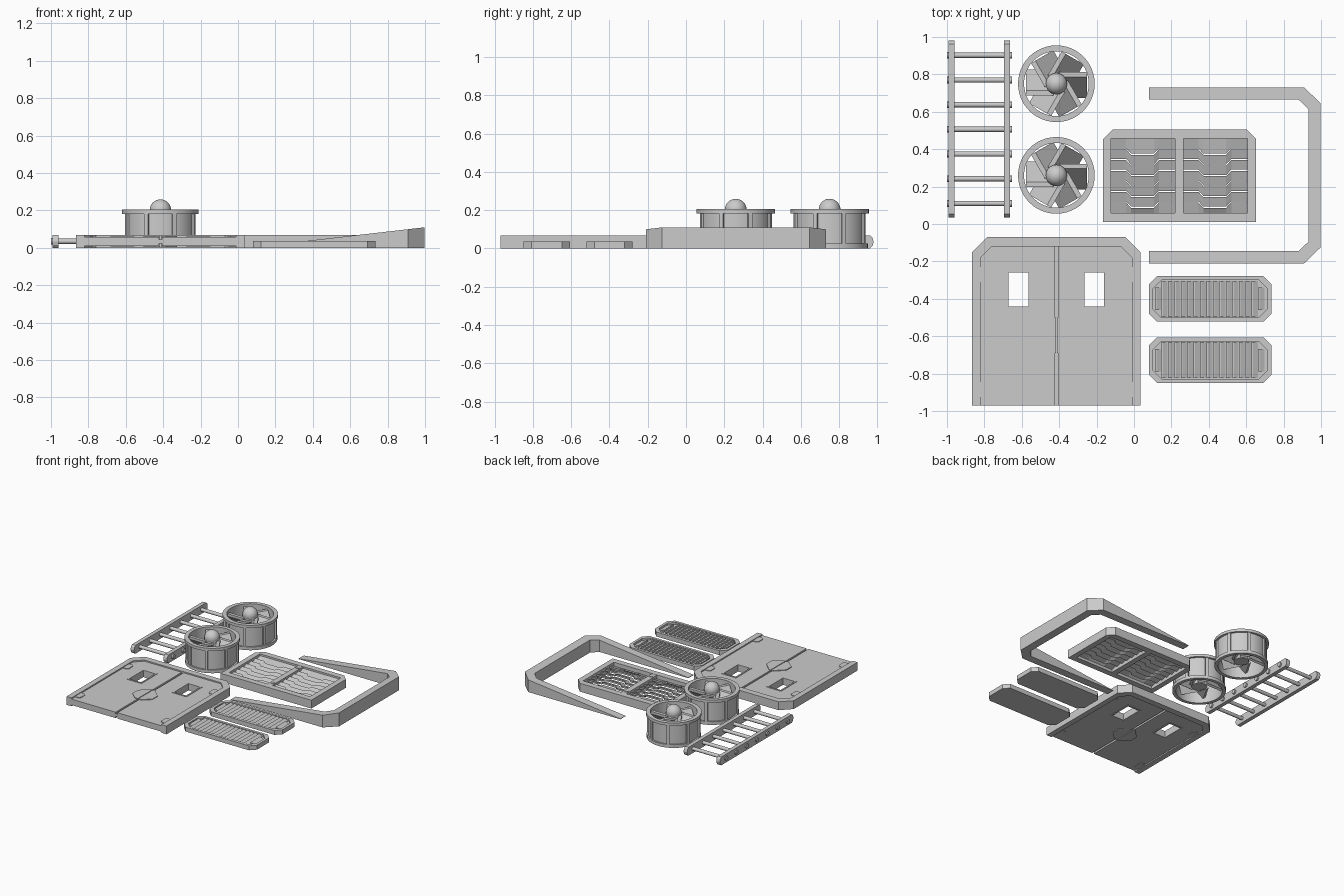
import bpy, bmesh
from math import sin, cos, pi, radians
from mathutils import Matrix, Vector

cube = bpy.data.objects.get("Cube")
if cube:
    bpy.data.objects.remove(cube, do_unlink=True)

grey = bpy.data.materials.new("plain grey")
grey.use_nodes = True
grey.diffuse_color = (0.6, 0.6, 0.6, 1)
grey.node_tree.nodes["Principled BSDF"].inputs["Base Color"].default_value = (0.6, 0.6, 0.6, 1)
smooth_parts = []


def finish(name, bm, smooth=False):
    bmesh.ops.remove_doubles(bm, verts=bm.verts, dist=1e-5)
    bmesh.ops.recalc_face_normals(bm, faces=bm.faces)
    mesh = bpy.data.meshes.new(name)
    bm.to_mesh(mesh)
    bm.free()
    mesh.materials.append(grey)
    ob = bpy.data.objects.new(name, mesh)
    bpy.context.collection.objects.link(ob)
    if smooth:
        smooth_parts.append(ob)
    return ob


def bridge(bm, a, b):
    for i in range(len(a)):
        j = (i + 1) % len(a)
        bm.faces.new((a[i], a[j], b[j], b[i]))


def loft(name, start, end, smooth=False):
    """Solid between two matching 3D outlines."""
    bm = bmesh.new()
    a, b = ([bm.verts.new(p) for p in loop] for loop in (start, end))
    bridge(bm, a, b)
    bm.faces.new(a)
    bm.faces.new(b)
    return finish(name, bm, smooth)


def prism(name, pts, z0, z1, smooth=False):
    return loft(name, [(x, y, z0) for x, y in pts], [(x, y, z1) for x, y in pts], smooth)


def ring(name, outer, inner, z0, z1, smooth=False):
    """Flat band between two matching outlines."""
    bm = bmesh.new()
    o0, o1, i1, i0 = ([bm.verts.new((x, y, z)) for x, y in pts]
                      for pts, z in ((outer, z0), (outer, z1), (inner, z1), (inner, z0)))
    for a, b in ((o0, o1), (o1, i1), (i1, i0), (i0, o0)):
        bridge(bm, a, b)
    return finish(name, bm, smooth)


def rect(x0, x1, y0, y1):
    return [(x0, y0), (x1, y0), (x1, y1), (x0, y1)]


def cut_rect(x0, x1, y0, y1, top, low):
    """Rectangle with cut corners, with separate top and bottom cuts."""
    return [(x0 + low, y0), (x1 - low, y0), (x1, y0 + low), (x1, y1 - top),
            (x1 - top, y1), (x0 + top, y1), (x0, y1 - top), (x0, y0 + low)]


def circle(cx, cy, r, n=48):
    return [(cx + r * cos(2 * pi * i / n), cy + r * sin(2 * pi * i / n)) for i in range(n)]


def rod(name, x0, x1, y, z, r):
    pts = circle(y, z, r, 16)
    return loft(name, [(x0, *p) for p in pts], [(x1, *p) for p in pts], True)


# Double door: arch frame, two leaves, windows, hinges and lock plate
DX, BOTTOM = -0.415, -0.97
outer = [(-.45, BOTTOM), (-.45, -.15), (-.37, -.07), (.37, -.07), (.45, -.15), (.45, BOTTOM)]
inner = [(.405, BOTTOM), (.405, -.18), (.345, -.12), (-.345, -.12), (-.405, -.18), (-.405, BOTTOM)]
prism("door_frame", [(DX + x, y) for x, y in outer + inner], 0, .068)
prism("door_seam", rect(DX - .02, DX + .02, BOTTOM, -.12), .024, .044)
for s, side in ((1, "left"), (-1, "right")):
    def mirrored(pts):
        return [(DX + s * x, y) for x, y in pts]
    hole = mirrored(rect(.15, .255, -.44, -.26))
    ring(side + "_door_leaf", mirrored(rect(.008, .407, BOTTOM, -.118)), hole, .01, .058)
    ring(side + "_window_trim", mirrored(rect(.138, .267, -.452, -.248)), hole, .006, .062)
    prism(side + "_lock_plate", mirrored([(.003, -.5), (.018, -.5), (.09, -.57), (.09, -.635),
                                          (.03, -.69), (.003, -.69)]), .004, .064)
    for y in (-.31, -.925):
        tab = cut_rect(.36, .45, y, y + .08, .015, .015)[5:] + [(.36, y + .015), (.375, y)]
        prism(side + "_hinge", mirrored([(.406, y), (.406, y + .08)] + tab[:2][:1]
                                        + [(.36, y + .065), (.36, y + .015), (.375, y)]), .006, .063)

# Ladder: rounded rails with rungs through them
for x in (-.975, -.68):
    ends = [(1, -60), (1, -30), (1, 0), (1, 30), (1, 60), (-1, 60), (-1, 30), (-1, 0), (-1, -30), (-1, -60)]
    pts = [(.507 + s * (.436 + .037 * cos(radians(a))), .034 + .039 * sin(radians(a))) for s, a in ends]
    loft("ladder_rail", [(x - .016, *p) for p in pts], [(x + .016, *p) for p in pts])
for i in range(7):
    y = .11 + i * .132
    rod("ladder_rung", -.97, -.68, y, .035, .014)
    rod("rung_end_right", -1, -.98, y, .035, .018)
    rod("rung_end_left", -.675, -.652, y, .035, .018)

# Fans: flanged drum, ribs, pitched blades and ball hub
for cy in (.75, .26):
    cx = DX

    def fan_ring(name, ro, ri, z0, z1):
        ring(name, circle(cx, cy, ro), circle(cx, cy, ri), z0, z1, True)
    fan_ring("fan_top_flange", .205, .173, .182, .205)
    fan_ring("fan_drum", .188, .174, .01, .19)
    fan_ring("fan_bottom_flange", .2, .173, 0, .026)
    for k in range(8):
        a = pi / 8 + k * pi / 4
        u, v = Vector((cos(a), sin(a))), Vector((-sin(a), cos(a)))
        c = Vector((cx, cy))
        prism("fan_rib", [c + u * r + v * t for r, t in ((.18, -.011), (.199, -.011), (.199, .011), (.18, .011))],
              .01, .19)
    section = [(.062, .185), (.036, .185), (-.075, .045), (-.06, .035), (.062, .165)]
    for k in range(6):
        turn = Matrix.Translation((cx, cy, 0)) @ Matrix.Rotation(k * pi / 3, 4, 'Z')
        loft("fan_blade", [turn @ Vector((.015, t, z)) for t, z in section],
             [turn @ Vector((.163, t, z)) for t, z in section])
    prism("fan_hub", circle(cx, cy, .056, 32), .04, .2, True)
    bm = bmesh.new()
    bmesh.ops.create_uvsphere(bm, u_segments=32, v_segments=16, radius=.057,
                              matrix=Matrix.Translation((cx, cy, .202)))
    finish("fan_ball", bm, True)

# Large grille: cut-corner frame, centre bar, screws and stepped slats
ring("grille_frame", cut_rect(-.165, .652, .012, .505, .05, 0),
     cut_rect(-.122, .607, .06, .457, 0, 0), 0, .068)
prism("grille_centre_bar", rect(.22, .265, .05, .47), 0, .066)
for y in (.1, .42):
    prism("grille_screw", circle(.243, y, .015, 16), .05, .07, True)
step = .0567
for x0 in (-.122, .265):
    jog = [(0, 0), (.08, 0), (.107, -.028), (.228, -.028), (.255, 0), (.342, 0)]
    for k in range(7):
        low_y = .404 - k * step if k < 6 else .06
        high_y = .404 - (k - 1) * step - .006 if k else .458
        # each slat rises toward its upper edge
        low = [(x0 + x, low_y + (d if k < 6 else 0)) for x, d in jog]
        high = [(x0 + x, high_y + (d if k else 0)) for x, d in jog]
        bm = bmesh.new()
        rows = [[bm.verts.new((x, y, z)) for x, y in pts]
                for pts, z in ((low, .022), (low, .036), (high, .054), (high, .04))]
        for i in range(len(jog) - 1):
            for a, b in zip(rows, rows[1:] + rows[:1]):
                bm.faces.new((a[i], a[i + 1], b[i + 1], b[i]))
        bm.faces.new([r[0] for r in rows])
        bm.faces.new([r[-1] for r in rows])
        finish("grille_slat", bm)

# Tapered guard bar, thickening toward its closed end
bar = [(.08, .73), (.91, .73), (.998, .645), (.998, -.125), (.91, -.21), (.08, -.21),
       (.08, -.145), (.88, -.145), (.932, -.095), (.932, .615), (.88, .665), (.08, .665)]
loft("guard_bar", [(x, y, 0) for x, y in bar], [(x, y, .004 + .106 * (x - .08) / .92) for x, y in bar])

# Two small louvred vents
for cy in (-.4, -.728):
    ring("vent_rim", cut_rect(.08, .735, cy - .121, cy + .121, .042, .042),
         cut_rect(.102, .713, cy - .1, cy + .1, .045, .045), 0, .036)
    prism("vent_base", cut_rect(.1, .715, cy - .102, cy + .102, .045, .045), 0, .02)
    for k in range(17):
        x = .112 + k * .0345
        h = .06 if k in (0, 16) else .096
        wedge = [(x, .018), (x + .033, .018), (x + .033, .022), (x + .008, .035), (x, .035)]
        loft("vent_louvre", [(a, cy - h, z) for a, z in wedge], [(a, cy + h, z) for a, z in wedge])

# Smooth the round parts only
bpy.ops.object.select_all(action='DESELECT')
for ob in smooth_parts:
    ob.select_set(True)
bpy.context.view_layer.objects.active = smooth_parts[0]
bpy.ops.object.shade_smooth_by_angle(angle=radians(35))
